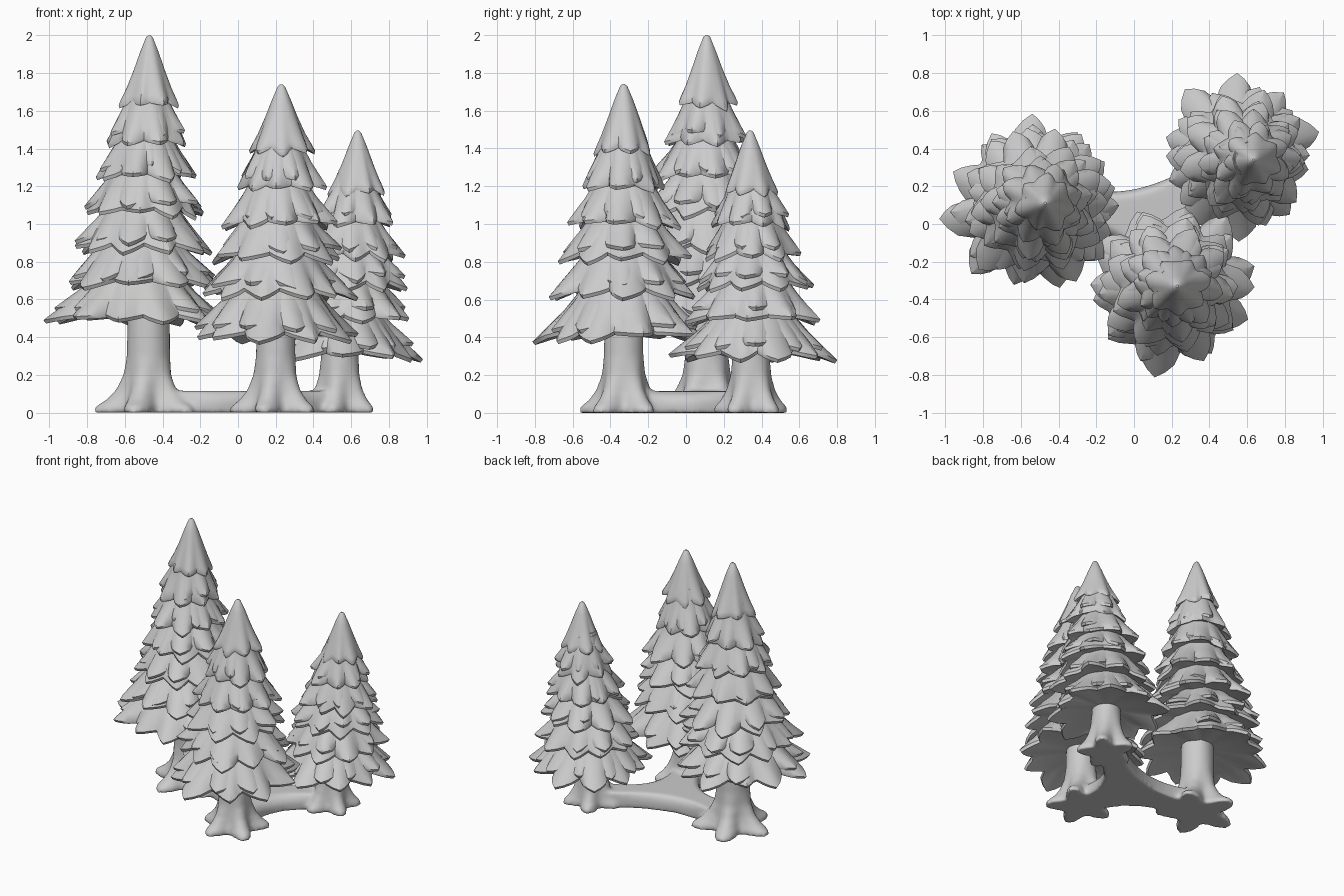
import bpy, bmesh, math, random
from mathutils import Vector

if "Cube" in bpy.data.objects:
    bpy.data.objects.remove(bpy.data.objects["Cube"])

random.seed(7)
grey = bpy.data.materials.new("light grey")
grey.diffuse_color = (0.6, 0.6, 0.6, 1)
grey.use_nodes = True
grey.node_tree.nodes["Principled BSDF"].inputs["Base Color"].default_value = grey.diffuse_color


def make_object(name, bm):
    bmesh.ops.recalc_face_normals(bm, faces=bm.faces)
    mesh = bpy.data.meshes.new(name)
    bm.to_mesh(mesh)
    bm.free()
    mesh.materials.append(grey)
    obj = bpy.data.objects.new(name, mesh)
    bpy.context.collection.objects.link(obj)
    return obj


def smooth(obj, angle):
    bpy.ops.object.select_all(action='DESELECT')
    obj.select_set(True)
    bpy.context.view_layer.objects.active = obj
    bpy.ops.object.shade_smooth_by_angle(angle=math.radians(angle))


def loft(bm, rings):
    """Bridge closed rings of equal length and cap both ends."""
    rows = [[bm.verts.new(p) for p in ring] for ring in rings]
    n = len(rows[0])
    for a, b in zip(rows, rows[1:]):
        for i in range(n):
            j = (i + 1) % n
            bm.faces.new((a[i], a[j], b[j], b[i]))
    bm.faces.new(rows[0])
    bm.faces.new(rows[-1])


# Profile of a skirt: (fraction of height down, fraction of radius, leaf strength)
SKIRT = [(0, .42, 0), (.3, .53, .15), (.55, .68, .4), (.8, .86, .75), (1, 1, 1)]
CAP = [(0, .04, 0), (.03, .11, 0), (.25, .30, .15), (.5, .50, .35),
       (.75, .73, .65), (.92, .92, .9), (1, 1, 1)]
STEPS = 6                                     # points across each leaf


def skirt(bm, centre, z, r, h, leaves, profile):
    """One closed skirt of pointed leaves, tips near height z."""
    cx, cy = centre
    phase = random.uniform(0, math.tau)
    length = [random.uniform(.88, 1.06) for _ in range(leaves)]
    drop = [random.uniform(-.02, .025) for _ in range(leaves)]
    skew = [random.uniform(-.14, .14) for _ in range(leaves)]
    rings = []

    def ring(down, rad, strength, lift=0):
        pts = []
        for i in range(leaves * STEPS):
            k, s = divmod(i, STEPS)
            u = abs(2 * s / STEPS - 1)            # 0 at leaf tip, 1 at notch
            tip = 1 - u ** 1.15
            a = phase + math.tau * (i / STEPS + skew[k] * tip) / leaves
            grow = 1 + strength * (length[k] * (.77 + .23 * tip) - 1 if u < 1 else -.25)
            zz = z + h * (1 - down) + strength * (.03 * (1 - tip) - drop[k] * tip) + lift
            rr = r * rad * grow
            pts.append((cx + rr * math.cos(a), cy + rr * math.sin(a), zz))
        return pts

    for down, rad, strength in profile:
        rings.append(ring(down, rad, strength))
    rings.append(ring(1, .97, 1, -.018))          # thick leaf rim
    rings.append(ring(1, .72, .5, .012))          # underside
    rings.append(ring(1, .2, 0, .04))
    loft(bm, rings)


def foliage(name, low, high, top, tiers):
    """Stacked skirts; the centre drifts from low to high."""
    bm = bmesh.new()
    z0, z1 = tiers[-1][0], tiers[0][0]
    for n, (z, r) in enumerate(tiers):
        t = (z - z0) / (z1 - z0)
        c = Vector(low).lerp(Vector(high), t)
        if n == 0:
            skirt(bm, c, z, r, top - z, 7, CAP)
            continue
        h = tiers[n - 1][0] - z + .10
        leaves = 8 + n // 2
        skirt(bm, c, z, r, h, leaves, SKIRT)
        skirt(bm, c, z + .05, r * .9, h - .03, leaves, SKIRT)
    smooth(make_object(name, bm), 38)


foliage("tall_tree_foliage", (-.53, .10), (-.47, .11), 2.0,
        [(1.63, .17), (1.43, .235), (1.25, .29), (1.06, .345),
         (.87, .39), (.68, .44), (.49, .48)])
foliage("middle_tree_foliage", (.19, -.33), (.23, -.33), 1.74,
        [(1.39, .175), (1.19, .245), (1.0, .31), (.82, .37), (.63, .42), (.40, .465)])
foliage("small_tree_foliage", (.55, .36), (.635, .34), 1.495,
        [(1.17, .16), (1.0, .22), (.83, .28), (.67, .33), (.49, .38), (.30, .43)])


# Trunks with flared roots, joined by a low ground bridge
bm = bmesh.new()


def trunk(x, y, r, flare, top, roots, phase):
    rings = []
    for z, f in [(0, 1), (.03, .95), (.07, .6), (.12, .33), (.2, .1), (.3, 0), (top, -.04)]:
        ring = []
        for i in range(48):
            a = math.tau * i / 48
            lobe = .62 + .38 * math.cos(roots * (a - phase))
            rr = r + flare * f * lobe
            ring.append((x + rr * math.cos(a), y + rr * math.sin(a), z))
        rings.append(ring)
    loft(bm, rings)


trunk(-.475, .11, .115, .18, .62, 5, math.pi)
trunk(.2, -.33, .105, .145, .55, 5, math.pi)
trunk(.54, .345, .10, .11, .45, 5, .7)


def arc(a, c, b, n=14):
    a, b, c = Vector(a), Vector(b), Vector(c)
    return [a * (1 - t) ** 2 + c * 2 * t * (1 - t) + b * t * t
            for t in (i / n for i in range(n + 1))]


outline = (arc((.10, -.34), (-.05, .04), (-.47, -.02))
           + arc((-.47, .25), (0, .02), (.5, .45))
           + arc((.63, .28), (.17, .10), (.30, -.30)))
hub = Vector((.03, .06))
loft(bm, [[(*p.lerp(hub, k), z) for p in outline]
          for z, k in [(0, 0), (.06, .0), (.095, .08), (.115, .25)]])
base = make_object("trunks_and_roots", bm)
mod = base.modifiers.new("blend", 'REMESH')
mod.mode = 'VOXEL'
mod.voxel_size = .014
mod.use_smooth_shade = True
mod = base.modifiers.new("soften", 'SMOOTH')
mod.factor = .5
mod.iterations = 8
